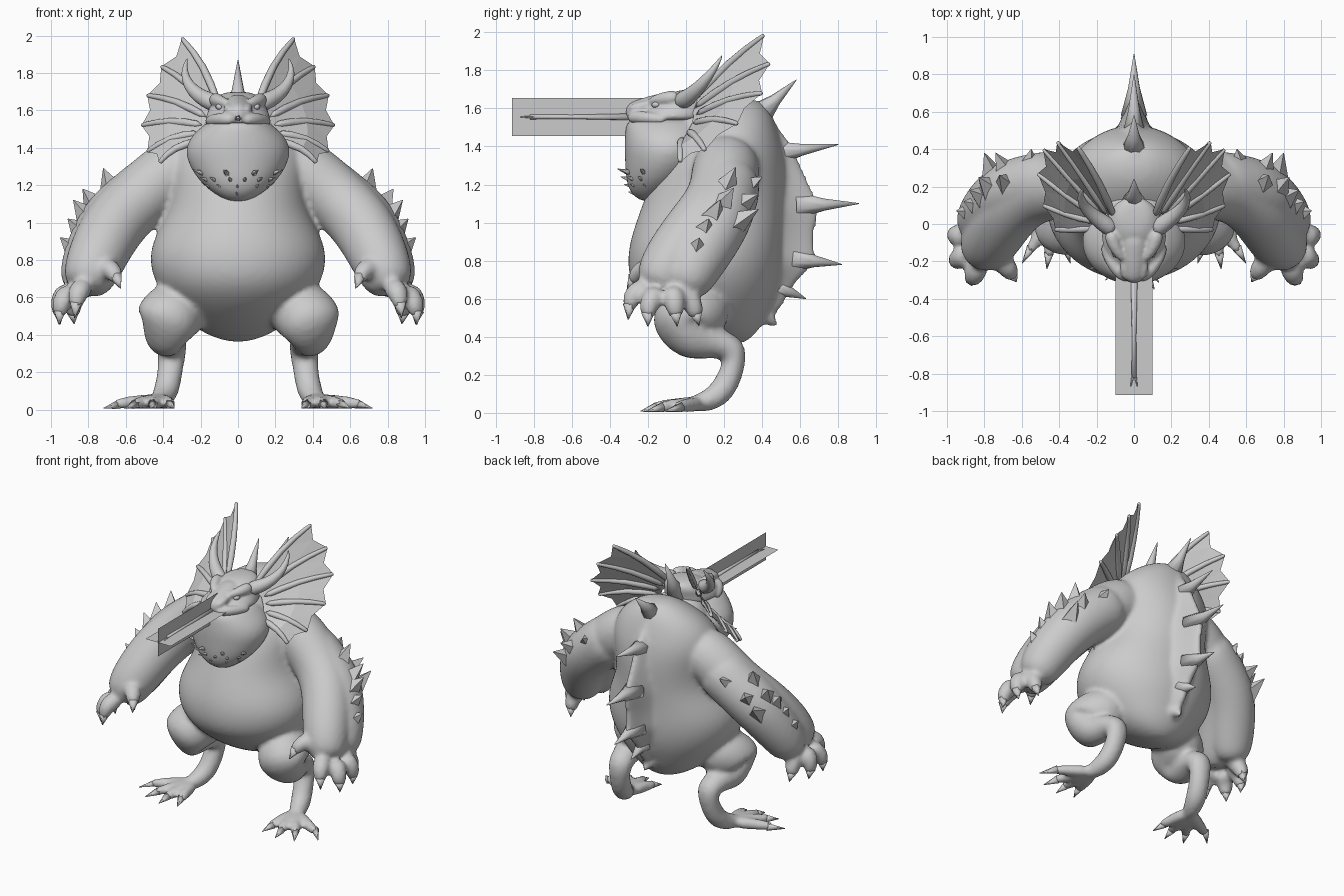
import bpy
import bmesh
import math
import random
from mathutils import Vector

random.seed(4)
if "Cube" in bpy.data.objects:
    bpy.data.objects.remove(bpy.data.objects["Cube"], do_unlink=True)

skin = bpy.data.materials.new("grey_skin")
skin.use_nodes = True
skin.diffuse_color = (0.6, 0.6, 0.6, 1)
skin.node_tree.nodes["Principled BSDF"].inputs["Base Color"].default_value = (0.6, 0.6, 0.6, 1)


def finish(bm, name, smooth=True, subdivide=0, solid=True):
    if solid:
        bmesh.ops.recalc_face_normals(bm, faces=bm.faces)
    for f in bm.faces:
        f.smooth = smooth
    mesh = bpy.data.meshes.new(name)
    bm.to_mesh(mesh)
    bm.free()
    mesh.materials.append(skin)
    ob = bpy.data.objects.new(name, mesh)
    bpy.context.collection.objects.link(ob)
    if subdivide:
        ob.modifiers.new("round", 'SUBSURF').levels = subdivide
        ob.modifiers["round"].render_levels = subdivide
    return ob


def fuse(ob, voxel, passes):
    remesh = ob.modifiers.new("fuse", 'REMESH')
    remesh.mode = 'VOXEL'
    remesh.voxel_size = voxel
    remesh.use_smooth_shade = True
    relax = ob.modifiers.new("relax", 'SMOOTH')
    relax.factor = 0.5
    relax.iterations = passes


def skin_rings(bm, rings):
    loops = [[bm.verts.new(p) for p in ring] for ring in rings]
    n = len(loops[0])
    for a, b in zip(loops, loops[1:]):
        for i in range(n):
            bm.faces.new((a[i], a[(i + 1) % n], b[(i + 1) % n], b[i]))
    bm.faces.new(loops[0][::-1])
    bm.faces.new(loops[-1])


def stack(bm, levels, sides=16):
    """Horizontal ellipses: height, centre y, half width, half depth."""
    angles = [math.tau * i / sides for i in range(sides)]
    skin_rings(bm, [[(rx * math.cos(a), y + ry * math.sin(a), z) for a in angles]
                    for z, y, rx, ry in levels])


def tube(bm, path, side=1, sides=10):
    """Round limb through (x, y, z, radius) points."""
    pts = [Vector((side * x, y, z)) for x, y, z, r in path]
    u = Vector((0.31, 0.2, 0.93))
    rings = []
    for i, p in enumerate(pts):
        d = (pts[min(i + 1, len(pts) - 1)] - pts[max(i - 1, 0)]).normalized()
        u = (u - d * u.dot(d)).normalized()
        v = d.cross(u)
        r = path[i][3]
        rings.append([p + r * (u * math.cos(math.tau * k / sides) + v * math.sin(math.tau * k / sides))
                      for k in range(sides)])
    skin_rings(bm, rings)


def spike(bm, base, tip, radius, side=1, sides=6):
    tube(bm, [(*base, radius), (*tip, 0.002)], side, sides)


def between(a, b, t):
    return tuple(Vector(a).lerp(Vector(b), t))


BOTH = (1, -1)

# Body: torso, tail stub, spine ridge, arms and legs fused into one skin
bm = bmesh.new()
stack(bm, [(.36, .25, .06, .05), (.42, .2, .22, .18), (.53, .14, .34, .3), (.66, .1, .45, .4),
           (.8, .1, .49, .42), (.92, .11, .46, .41), (1.06, .14, .38, .39), (1.2, .17, .37, .37),
           (1.35, .21, .39, .32), (1.48, .24, .34, .25), (1.58, .28, .22, .17), (1.65, .31, .08, .07)])
ridge = []
for z, y, w in [(.5, .48, .1), (.62, .54, .18), (.7, .59, .2), (.79, .7, .22), (.86, .68, .22),
                (.97, .68, .22), (1.08, .72, .22), (1.17, .67, .22), (1.33, .59, .22),
                (1.41, .57, .22), (1.48, .49, .18), (1.58, .45, .12), (1.65, .4, .05)]:
    half = [(w, .34), (w * .3, .36 + (y - .36) * .5), (.02, y)]
    ridge.append([(x, d, z) for x, d in half] + [(-x, d, z) for x, d in half[::-1]])
skin_rings(bm, ridge)
spike(bm, (0, .28, .6), (0, .5, .45), .16)

arm = [(.2, .22, 1.35, .17), (.36, .21, 1.27, .19), (.53, .18, 1.13, .175), (.66, .09, 1, .18),
       (.735, -.03, .86, .17), (.79, -.12, .73, .155), (.83, -.16, .63, .11)]
arm_back = [(.36, .22, 1.26, .19), (.52, .21, 1.14, .18), (.665, .17, 1.02, .185),
            (.75, .1, .88, .17), (.81, .02, .74, .155), (.85, -.02, .62, .11)]
leg = [(.22, .17, .58, .14), (.35, .04, .53, .185), (.405, -.06, .45, .18), (.4, 0, .395, .13),
       (.37, .13, .37, .09), (.35, .265, .34, .085), (.36, .245, .22, .068),
       (.38, .185, .1, .072), (.41, .1, .055, .06), (.44, 0, .04, .035)]
fingers = [((.75, -.15, .75), (.67, -.24, .76), (.64, -.29, .68)),
           ((.82, -.19, .66), (.86, -.29, .63), (.87, -.3, .53)),
           ((.88, -.14, .64), (.95, -.2, .58), (.955, -.2, .49)),
           ((.89, -.07, .65), (.965, -.06, .58), (.955, -.05, .49)),
           ((.85, -.03, .67), (.89, .04, .57), (.88, .06, .49))]
toes = [(.67, -.06), (.57, -.16), (.46, -.19), (.355, -.16)]
for s in BOTH:
    tube(bm, arm, s, 12)
    tube(bm, arm_back, s, 12)
    tube(bm, leg, s, 12)
    for a, b, c in fingers:
        tube(bm, [(*a, .075), (*b, .06), (*c, .04)], s, 8)
    for x, y in toes:
        mid = between((.41, .08, .05), (x, y, .03), .6)
        tube(bm, [(.41, .08, .05, .05), (*mid, .04), (x, y, .03, .032)], s, 8)
fuse(finish(bm, "body", subdivide=2), .017, 4)

# Claws on hands and feet
bm = bmesh.new()
for s in BOTH:
    for a, b, c in fingers:
        spike(bm, between(b, c, .6), between(b, c, 1.4), .036, s)
    for x, y in toes:
        spike(bm, (x - (x - .43) * .15, y + .035, .03),
              (x + (x - .43) * .2, y - .05, .008), .027, s)
finish(bm, "claws")

# Jagged plates along the forearms
bm = bmesh.new()
for base, tip in [((.57, .26, 1.15), (.55, .4, 1.24)), ((.66, .18, 1.12), (.72, .26, 1.29)),
                  ((.66, .23, 1.06), (.74, .38, 1.15)), ((.74, .16, 1.05), (.83, .25, 1.18)),
                  ((.77, .12, .99), (.88, .18, 1.12)), ((.74, .2, .96), (.8, .38, 1.07)),
                  ((.8, .08, .92), (.91, .12, 1.02)), ((.83, .05, .82), (.95, .07, .92))]:
    for s in BOTH:
        spike(bm, base, tip, .1, s, 4)
finish(bm, "forearm_spikes", smooth=False)

# Long spines down the back and one behind the head
bm = bmesh.new()
for y, z, tip_y, tip_z in [(.1, 1.58, .24, 1.87), (.38, 1.56, .58, 1.75), (.45, 1.36, .8, 1.41),
                           (.58, 1.09, .91, 1.1), (.56, .81, .82, .78), (.46, .67, .63, .6)]:
    mid = between((0, y, z), (0, tip_y, tip_z), .45)
    tube(bm, [(0, y, z, .075), (*mid, .033), (0, tip_y, tip_z, .002)], 1, 8)
finish(bm, "back_spines")

# Bulging throat, neck and lower jaw
bm = bmesh.new()
stack(bm, [(1.11, -.2, .05, .04), (1.16, -.18, .14, .12), (1.23, -.14, .22, .18),
           (1.32, -.1, .275, .225), (1.4, -.09, .29, .24), (1.47, -.09, .25, .235),
           (1.52, -.1, .19, .22), (1.55, -.1, .15, .19)])
stack(bm, [(1.2, .1, .22, .16), (1.4, .1, .24, .18), (1.52, .07, .19, .15), (1.6, .06, .1, .1)])
fuse(finish(bm, "throat", subdivide=2), .016, 2)

# Skull, snout and brows blended together
bm = bmesh.new()
stack(bm, [(1.53, -.08, .17, .19), (1.56, -.07, .18, .21), (1.6, -.04, .16, .18),
           (1.64, 0, .15, .15), (1.68, .03, .11, .12), (1.7, .04, .06, .06)])
tube(bm, [(0, -.02, 1.6, .11), (0, -.15, 1.59, .09), (0, -.24, 1.58, .075), (0, -.32, 1.575, .045)])
for s in BOTH:
    tube(bm, [(.045, -.2, 1.63, .022), (.1, -.14, 1.65, .035), (.13, -.03, 1.66, .05)], s, 8)
    tube(bm, [(.04, -.3, 1.59, .02), (.05, -.25, 1.61, .03), (.05, -.17, 1.62, .03)], s, 8)
    tube(bm, [(.02, -.3, 1.55, .03), (.1, -.25, 1.555, .04), (.17, -.1, 1.54, .03)], s, 8)
fuse(finish(bm, "upper_head", subdivide=2), .01, 2)

# Small eyes under the brows
bm = bmesh.new()
for s in BOTH:
    tube(bm, [(.09, -.18, 1.615, .01), (.1, -.16, 1.62, .022), (.115, -.14, 1.62, .01)], s, 8)
finish(bm, "eyes", subdivide=1)

# Curved horns
bm = bmesh.new()
for s in BOTH:
    tube(bm, [(.1, -.04, 1.63, .055), (.17, .01, 1.655, .048), (.24, .06, 1.7, .038),
              (.285, .12, 1.77, .026), (.285, .17, 1.84, .013), (.27, .19, 1.88, .002)], s)
finish(bm, "horns", subdivide=1)

# Ribbed ear frills with scalloped webbing
tips = [(.3, .41, 1.985), (.41, .44, 1.835), (.485, .4, 1.68), (.515, .27, 1.52),
        (.485, .1, 1.38), (.42, -.03, 1.32)]
roots = [(.1, .02, 1.62), (.13, .03, 1.59), (.16, .04, 1.56), (.18, .03, 1.52),
         (.2, .01, 1.48), (.2, -.02, 1.44)]
bends = [Vector(between(a, b, .55)) + Vector((-.025 + .01 * i, -.005, .03))
         for i, (a, b) in enumerate(zip(roots, tips))]
ribs, web = bmesh.new(), bmesh.new()
for s in BOTH:
    for a, m, b in zip(roots, bends, tips):
        tube(ribs, [(*a, .028), (*m, .021), (*between(m, b, .95), .015), (*b, .01)], s, 8)
    for i in range(len(tips) - 1):
        notch = between(between(bends[i], bends[i + 1], .5), between(tips[i], tips[i + 1], .5), .8)
        va, vm, vb, vn, vd, vk, vc = [
            web.verts.new((s * p[0], p[1], p[2]))
            for p in (roots[i], bends[i], tips[i], notch, tips[i + 1], bends[i + 1], roots[i + 1])]
        for face in ((va, vm, vk, vc), (vm, vb, vn), (vm, vn, vk), (vk, vn, vd)):
            web.faces.new(face)
finish(ribs, "frill_ribs", subdivide=1)
finish(web, "frill_webbing", smooth=False, solid=False)

# Small thorns scattered over the chin
bm = bmesh.new()
for z, half, count in [(1.15, .09, 3), (1.19, .15, 5), (1.23, .19, 6), (1.27, .22, 4)]:
    depth = .1 + (z - 1.15) * .55
    for k in range(count):
        a = math.radians(-90 + 130 * (k / (count - 1) - .5) + random.uniform(-5, 5))
        p = Vector((half * math.cos(a), -.165 + depth * math.sin(a), z))
        out = Vector((math.cos(a), math.sin(a), .3)).normalized()
        spike(bm, p - out * .03, p + out * .04, .018)
finish(bm, "chin_thorns")

# Thin forked tongue within two crossed sheets
bm = bmesh.new()
tube(bm, [(0, -.25, 1.555, .02), (0, -.6, 1.555, .012), (0, -.82, 1.555, .014)], 1, 6)
for s in BOTH:
    spike(bm, (.004, -.8, 1.555), (.018, -.87, 1.555), .009, s)
finish(bm, "tongue")
bm = bmesh.new()
for across in ((.1, 0), (0, .1)):
    corners = [(k * across[0], y, 1.555 + k * across[1])
               for k, y in ((-1, -.915), (1, -.915), (1, -.2), (-1, -.2))]
    bm.faces.new([bm.verts.new(c) for c in corners])
finish(bm, "tongue_sheets", smooth=False, solid=False)
